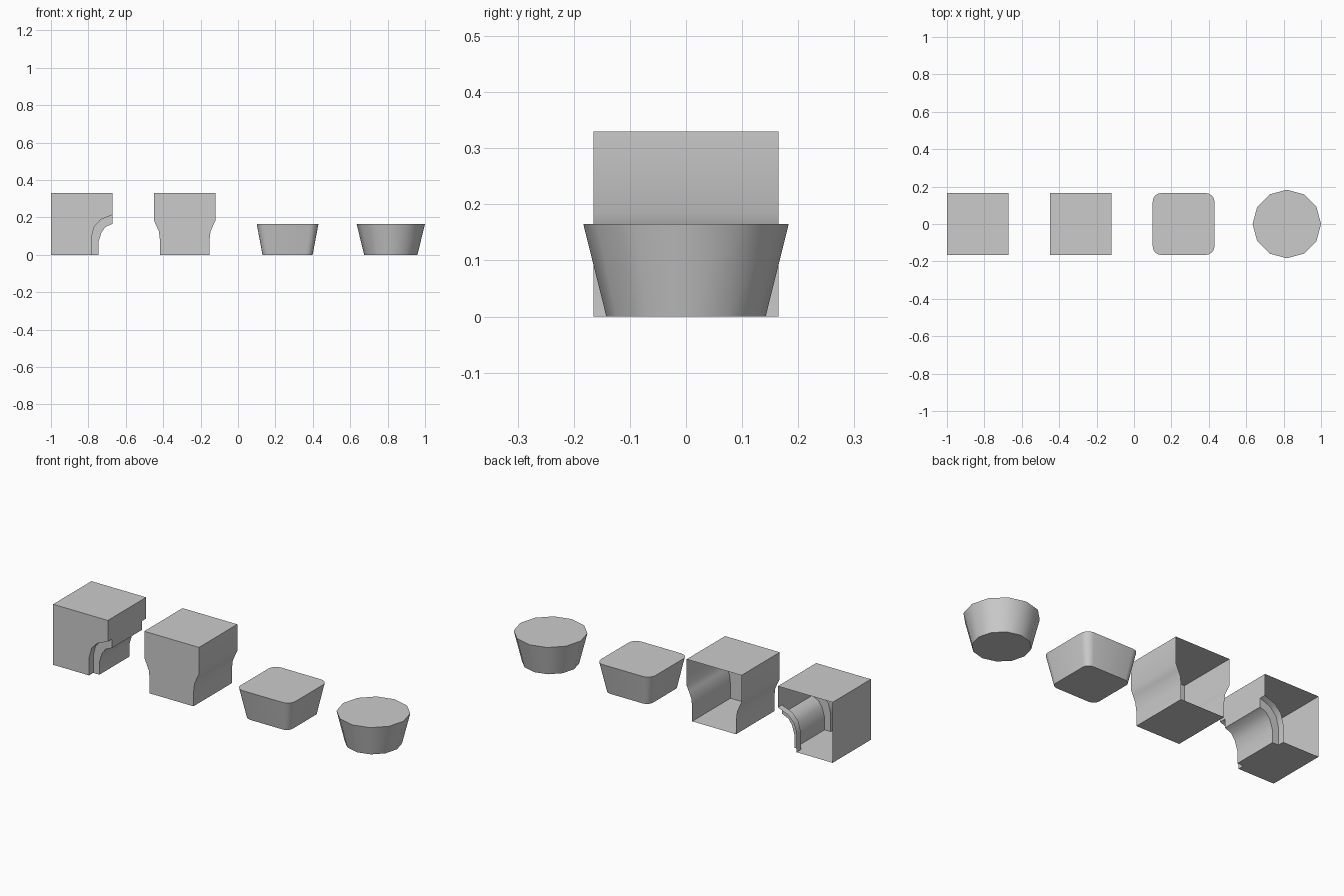
import bpy, bmesh, math

if "Cube" in bpy.data.objects:
    bpy.data.objects.remove(bpy.data.objects["Cube"])

H = 0.165   # half width of a block
D = 0.036   # depth of the arch recess


def finish(name, bm, angle=35):
    bmesh.ops.remove_doubles(bm, verts=bm.verts, dist=1e-5)
    bmesh.ops.recalc_face_normals(bm, faces=bm.faces)
    me = bpy.data.meshes.new(name)
    bm.to_mesh(me)
    bm.free()
    ob = bpy.data.objects.new(name, me)
    bpy.context.collection.objects.link(ob)
    bpy.ops.object.select_all(action='DESELECT')
    bpy.context.view_layer.objects.active = ob
    ob.select_set(True)
    bpy.ops.object.shade_smooth_by_angle(angle=math.radians(angle))


def poly(bm, pts):
    bm.faces.new([bm.verts.new(p) for p in pts])


def strip(bm, path, y0, y1):
    # sweep an xz path along y
    for (xa, za), (xb, zb) in zip(path, path[1:]):
        poly(bm, [(xa, y0, za), (xb, y0, zb), (xb, y1, zb), (xa, y1, za)])


def tapered(name, cx, bottom, top, height):
    # closed loft between two matching outlines
    bm = bmesh.new()
    lo = [(cx + x, y, 0) for x, y in bottom]
    hi = [(cx + x, y, height) for x, y in top]
    poly(bm, lo)
    poly(bm, hi)
    for i in range(len(lo)):
        j = (i + 1) % len(lo)
        poly(bm, [lo[i], lo[j], hi[j], hi[i]])
    finish(name, bm)


def rounded_square(half, r, seg=4):
    pts = []
    for q, (sx, sy) in enumerate([(1, 1), (-1, 1), (-1, -1), (1, -1)]):
        for k in range(seg + 1):
            a = math.pi / 2 * (q + k / seg)
            pts.append((sx * (half - r) + r * math.cos(a),
                        sy * (half - r) + r * math.sin(a)))
    return pts


def circle(r, n=12):
    return [(r * math.cos(2 * math.pi * i / n), r * math.sin(2 * math.pi * i / n))
            for i in range(n)]


# Arched block, open at the back, with a stepped quarter arch
outer = [(-.783, 0), (-.783, .096), (-.768, .152), (-.732, .19), (-.67, .214)]
inner = [(-.746, 0), (-.746, .068), (-.73, .12), (-.708, .15), (-.67, .166)]
shell = [outer[0], (-1, 0), (-1, .33), (-.67, .33), outer[-1]]
bm = bmesh.new()
poly(bm, [(x, -H, z) for x, z in outer + shell[-2:0:-1]])
strip(bm, shell, -H, -H + D)
strip(bm, shell, -H + D, H - D)
strip(bm, shell, H - D, H)
strip(bm, outer, -H, -H + D)
strip(bm, outer, H - D, H)
strip(bm, [outer[0]] + inner + [outer[-1]], -H + D, H - D)
for y in (-H + D, H - D):
    for i in range(len(outer) - 1):
        poly(bm, [(x, y, z) for x, z in (outer[i], outer[i + 1], inner[i + 1], inner[i])])
finish("arched_block", bm)

# Waisted block, open at the back
side = [(.132, 0), (.132, .075), (.138, .125), (.152, .157), (H, .185), (H, .33)]
outline = [(-.285 + x, z) for x, z in side] + [(-.285 - x, z) for x, z in reversed(side)]
bm = bmesh.new()
poly(bm, [(x, -H, z) for x, z in outline])
strip(bm, outline + outline[:1], -H, H)
finish("waisted_block", bm)

# Tapered rounded-square and round capitals
tapered("square_capital", .265, rounded_square(.134, .035), rounded_square(H, .045), H)
tapered("round_capital", .817, circle(.142), circle(.183), H)
